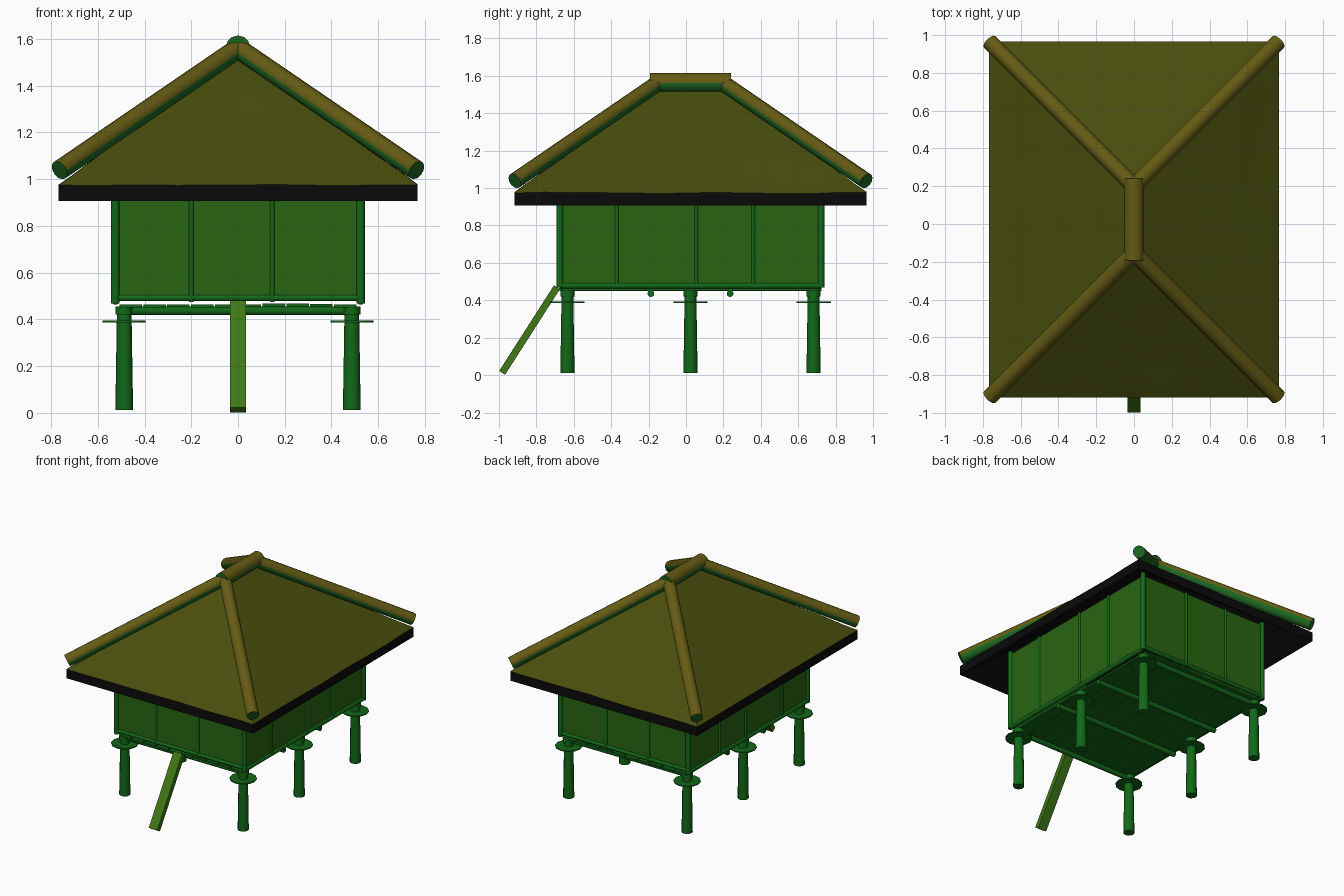
import bpy, bmesh, math, random
from mathutils import Vector, noise

if "Cube" in bpy.data.objects:
    bpy.data.objects.remove(bpy.data.objects["Cube"])

random.seed(4)
CY = 0.024                     # building centre along y
WX, WY = 0.525, 0.698          # half spacing of the corner posts


def material(name, rgb):
    m = bpy.data.materials.new(name)
    m.diffuse_color = (*rgb, 1)
    m.use_nodes = True
    m.node_tree.nodes["Principled BSDF"].inputs["Base Color"].default_value = m.diffuse_color
    return m


GREEN = material("green_timber", (0.006, 0.14, 0.009))
WALL = material("wall_green", (0.022, 0.13, 0.006))
STEP = material("step_green", (0.05, 0.19, 0.008))
THATCH = material("thatch", (0.066, 0.076, 0.004))
BARK = material("roof_log_top", (0.13, 0.105, 0.007))
MOSS = material("roof_log_underside", (0.012, 0.13, 0.015))
BLACK = material("eave_dark", (0.003, 0.003, 0.003))


def finish(bm, name, *mats):
    me = bpy.data.meshes.new(name)
    bmesh.ops.recalc_face_normals(bm, faces=bm.faces)
    bm.to_mesh(me)
    bm.free()
    ob = bpy.data.objects.new(name, me)
    bpy.context.collection.objects.link(ob)
    for m in mats:
        me.materials.append(m)
    return ob


def log(name, a, b, r1, r2=None, mats=(GREEN,), sides=12):
    """Tapered round bar from a to b; a second material colours its lower faces."""
    a, b = Vector(a), Vector(b)
    d = b - a
    rot = d.to_track_quat('Z', 'Y')
    bm = bmesh.new()
    bmesh.ops.create_cone(bm, cap_ends=True, segments=sides, radius1=r1,
                          radius2=r1 if r2 is None else r2, depth=d.length)
    bm.normal_update()
    for f in bm.faces:
        f.smooth = len(f.verts) == 4
        f.material_index = int(len(mats) > 1 and (rot @ f.normal).z < 0.1)
    for e in bm.edges:
        e.smooth = all(len(f.verts) == 4 for f in e.link_faces)
    ob = finish(bm, name, *mats)
    ob.location = (a + b) / 2
    ob.rotation_euler = rot.to_euler()
    return ob


def box(name, centre, size, mat=GREEN, rot_x=0.0):
    bm = bmesh.new()
    bmesh.ops.create_cube(bm, size=1)
    bmesh.ops.scale(bm, vec=size, verts=bm.verts)
    ob = finish(bm, name, mat)
    ob.location = centre
    ob.rotation_euler = (rot_x, 0, 0)
    return ob


# Stilts with collars and round rat guards
for x in (-0.487, 0.487):
    for y in (CY - 0.658, CY, CY + 0.658):
        log("stilt", (x, y, 0.012), (x, y, 0.45), 0.038, 0.031)
        log("stilt_collar", (x, y, 0.42), (x, y, 0.455), 0.038)
        log("rat_guard", (x, y, 0.386), (x, y, 0.394), 0.092)

# Floor joists and planks
for y in (CY - 0.658, CY - 0.212, CY + 0.212, CY + 0.658):
    log("floor_joist", (-0.515, y, 0.436), (0.515, y, 0.436), 0.018)
N = 10
for i in range(N):
    w = 1.02 / N
    box("floor_plank", (-0.51 + w * (i + 0.5), CY, 0.459 + random.uniform(-0.003, 0.003)),
        (w - 0.006, 1.40, 0.012))

# Walls, sills and posts
for s in (-1, 1):
    box("end_wall", (0, CY + s * (WY - 0.005), 0.763), (2 * WX, 0.016, 0.566), WALL)
    box("side_wall", (s * (WX - 0.005), CY, 0.763), (0.016, 2 * WY, 0.566), WALL)
    y = CY + s * WY
    log("end_sill", (-WX, y, 0.492), (WX, y, 0.492), 0.014)
    log("side_sill", (s * WX, CY - WY, 0.478), (s * WX, CY + WY, 0.478), 0.016)
    for t in (-1, 1):
        log("corner_post", (t * WX, y, 0.468), (t * WX, y, 1.065), 0.018)
    for x in (-0.2, 0.146):
        log("end_wall_stud", (x, y + s * 0.004, 0.475), (x, y + s * 0.004, 1.05), 0.01, sides=8)
    for ys in (-0.37, 0.055, 0.36):
        x = s * (WX + 0.004)
        log("side_wall_stud", (x, ys, 0.475), (x, ys, 1.05), 0.01, sides=8)

# Hipped thatch roof: sloping shell, dark eave and underside
bm = bmesh.new()
EX, EY, R, Z0, Z1 = 0.768, 0.942, 0.177, 0.907, 1.465
c = [bm.verts.new((x * EX, CY + y * EY, Z0)) for x, y in ((-1, -1), (1, -1), (1, 1), (-1, 1))]
f, b = [bm.verts.new((0, CY + s * R, Z1)) for s in (-1, 1)]
for loop in ((c[0], c[1], f), (c[1], c[2], b, f), (c[2], c[3], b), (c[3], c[0], f, b)):
    bm.faces.new(loop)
bmesh.ops.subdivide_edges(bm, edges=bm.edges[:], cuts=11, use_grid_fill=True)
ext = bmesh.ops.extrude_face_region(bm, geom=bm.faces[:], use_keep_orig=True)
for v in [g for g in ext["geom"] if isinstance(g, bmesh.types.BMVert)]:
    v.co.z += 0.068 + 0.007 * noise.noise(v.co * 5)
bmesh.ops.recalc_face_normals(bm, faces=bm.faces)
for face in bm.faces:
    face.smooth = True
    face.material_index = 0 if face.normal.z > 0.3 else 1
for e in bm.edges:
    if len(e.link_faces) == 2 and e.calc_face_angle(0) > math.radians(35):
        e.smooth = False
finish(bm, "thatch_roof", THATCH, BLACK)

# Hip logs and ridge log
for sx in (-1, 1):
    for sy in (-1, 1):
        log("hip_log", (sx * 0.764, CY + sy * 0.94, 1.038),
            (0, CY + sy * 0.177, 1.56), 0.043, mats=(BARK, MOSS))
log("ridge_log", (0, CY - 0.216, 1.563), (0, CY + 0.216, 1.563), 0.052, mats=(BARK, MOSS))

# Sloping entry plank
lo, hi = Vector((0, -0.983, 0.012)), Vector((0, -0.69, 0.47))
d = hi - lo
box("entry_plank", (lo + hi) / 2, (0.07, 0.038, d.length), STEP, -math.atan2(d.y, d.z))
